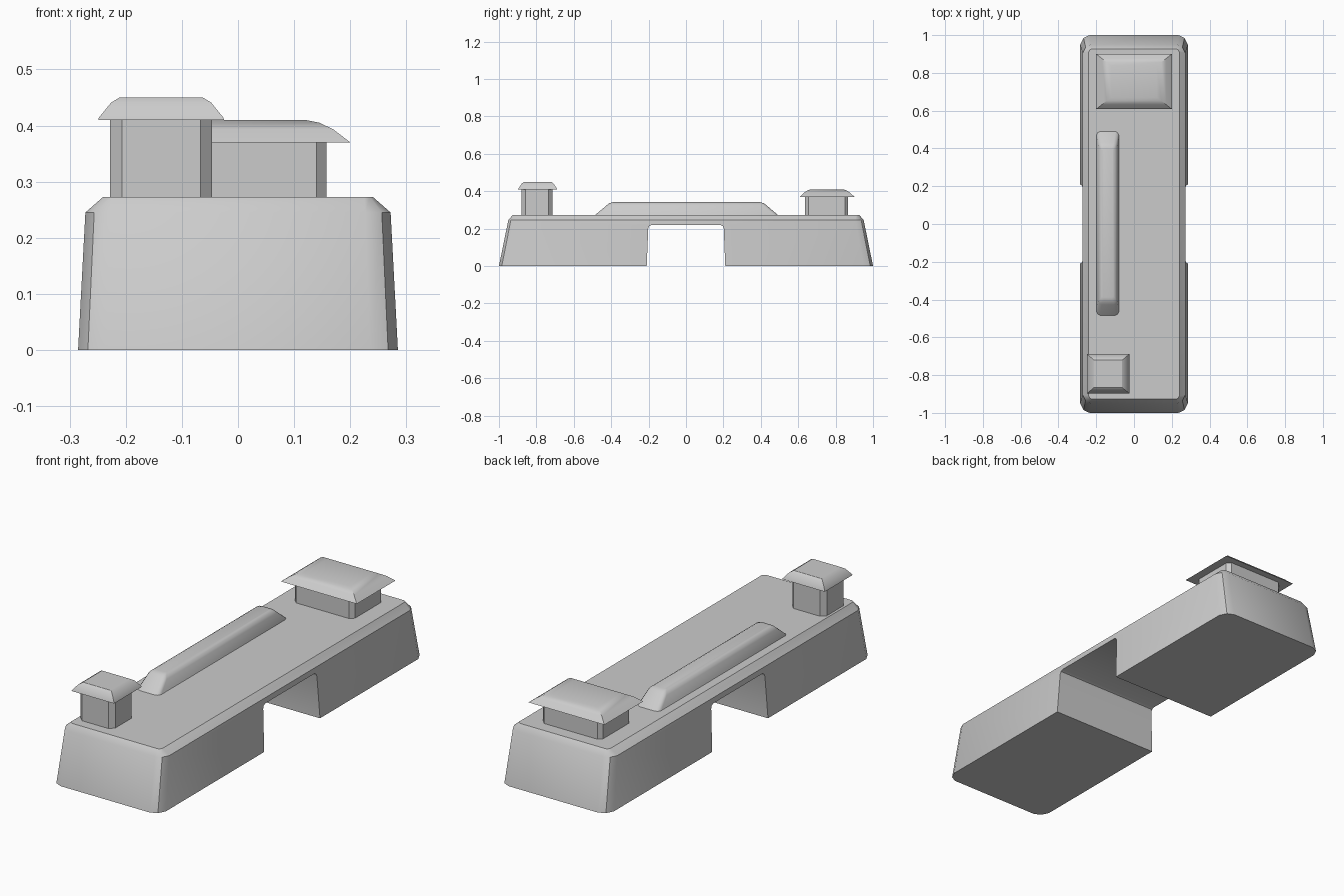
import bpy, bmesh, math

if "Cube" in bpy.data.objects:
    bpy.data.objects.remove(bpy.data.objects["Cube"])


def ring(hx, hy, c, rounded):
    """Outline of a rectangle with sharp, chamfered or rounded corners."""
    if c == 0:
        corner = [(hx, hy)]
    elif rounded:
        corner = [(hx, hy - c), (hx - 0.35 * c, hy - 0.3 * c), (hx - c, hy)]
    else:
        corner = [(hx, hy - c), (hx - c, hy)]
    back = corner[::-1]
    return (corner + [(-x, y) for x, y in back]
            + [(-x, -y) for x, y in corner] + [(x, -y) for x, y in back])


def finish(name, bm, smooth=30):
    bmesh.ops.recalc_face_normals(bm, faces=bm.faces)
    me = bpy.data.meshes.new(name)
    bm.to_mesh(me)
    bm.free()
    ob = bpy.data.objects.new(name, me)
    bpy.context.collection.objects.link(ob)
    if smooth:
        shade(ob, smooth)
    return ob


def shade(ob, angle):
    bpy.ops.object.select_all(action='DESELECT')
    ob.select_set(True)
    bpy.context.view_layer.objects.active = ob
    bpy.ops.object.shade_smooth_by_angle(angle=math.radians(angle))


def loft(name, cx, cy, levels, rounded=False, smooth=30):
    """Closed solid through levels of (z, half x, half y, corner)."""
    bm = bmesh.new()
    rings = [[bm.verts.new((cx + x, cy + y, z)) for x, y in ring(hx, hy, c, rounded)]
             for z, hx, hy, c in levels]
    for a, b in zip(rings, rings[1:]):
        for i in range(len(a)):
            j = (i + 1) % len(a)
            bm.faces.new((a[i], a[j], b[j], b[i]))
    bm.faces.new(rings[0][::-1])
    bm.faces.new(rings[-1])
    return finish(name, bm, smooth)


# Tapered body with a bevelled top
body = loft("body", 0, 0, [(0, 0.285, 1.0, 0.05), (0.245, 0.272, 0.95, 0.045),
                           (0.273, 0.24, 0.926, 0.015)], rounded=True, smooth=0)

# Rounded notch through the underside
half = [(0.212, -0.05), (0.21, 0.0), (0.202, 0.2), (0.197, 0.213), (0.185, 0.219)]
bm = bmesh.new()
face = bm.faces.new([bm.verts.new((-0.5, y, z))
                     for y, z in half + [(-y, z) for y, z in half[::-1]]])
ext = bmesh.ops.extrude_face_region(bm, geom=[face])["geom"]
bmesh.ops.translate(bm, vec=(1, 0, 0),
                    verts=[v for v in ext if isinstance(v, bmesh.types.BMVert)])
cutter = finish("notch_cutter", bm, 0)
cutter.hide_render = True
mod = body.modifiers.new("notch", 'BOOLEAN')
mod.operation = 'DIFFERENCE'
mod.solver = 'EXACT'
mod.object = cutter
bpy.context.view_layer.objects.active = body
bpy.ops.object.modifier_apply(modifier=mod.name)
bpy.data.objects.remove(cutter)
shade(body, 30)

# Long raised rib
loft("top_rib", -0.139, 0.003, [(0.265, 0.06, 0.495, 0.02), (0.28, 0.059, 0.48, 0.02),
                            (0.322, 0.05, 0.43, 0.018), (0.335, 0.042, 0.415, 0.014),
                            (0.341, 0.03, 0.395, 0.01)], rounded=True, smooth=40)

# Narrow tall knob at the front
loft("front_post", -0.137, -0.796, [(0.265, 0.091, 0.083, 0.021), (0.415, 0.091, 0.083, 0.021)])
loft("front_cap", -0.137, -0.793, [(0.41, 0.112, 0.104, 0), (0.414, 0.111, 0.103, 0),
                                  (0.441, 0.089, 0.085, 0), (0.45, 0.074, 0.072, 0)])

# Wide low knob at the back
loft("back_post", 0, 0.752, [(0.265, 0.158, 0.115, 0.018), (0.375, 0.158, 0.115, 0.018)])
loft("back_cap", 0, 0.754, [(0.37, 0.2, 0.146, 0), (0.393, 0.17, 0.122, 0),
                            (0.405, 0.145, 0.102, 0), (0.41, 0.12, 0.084, 0)])
